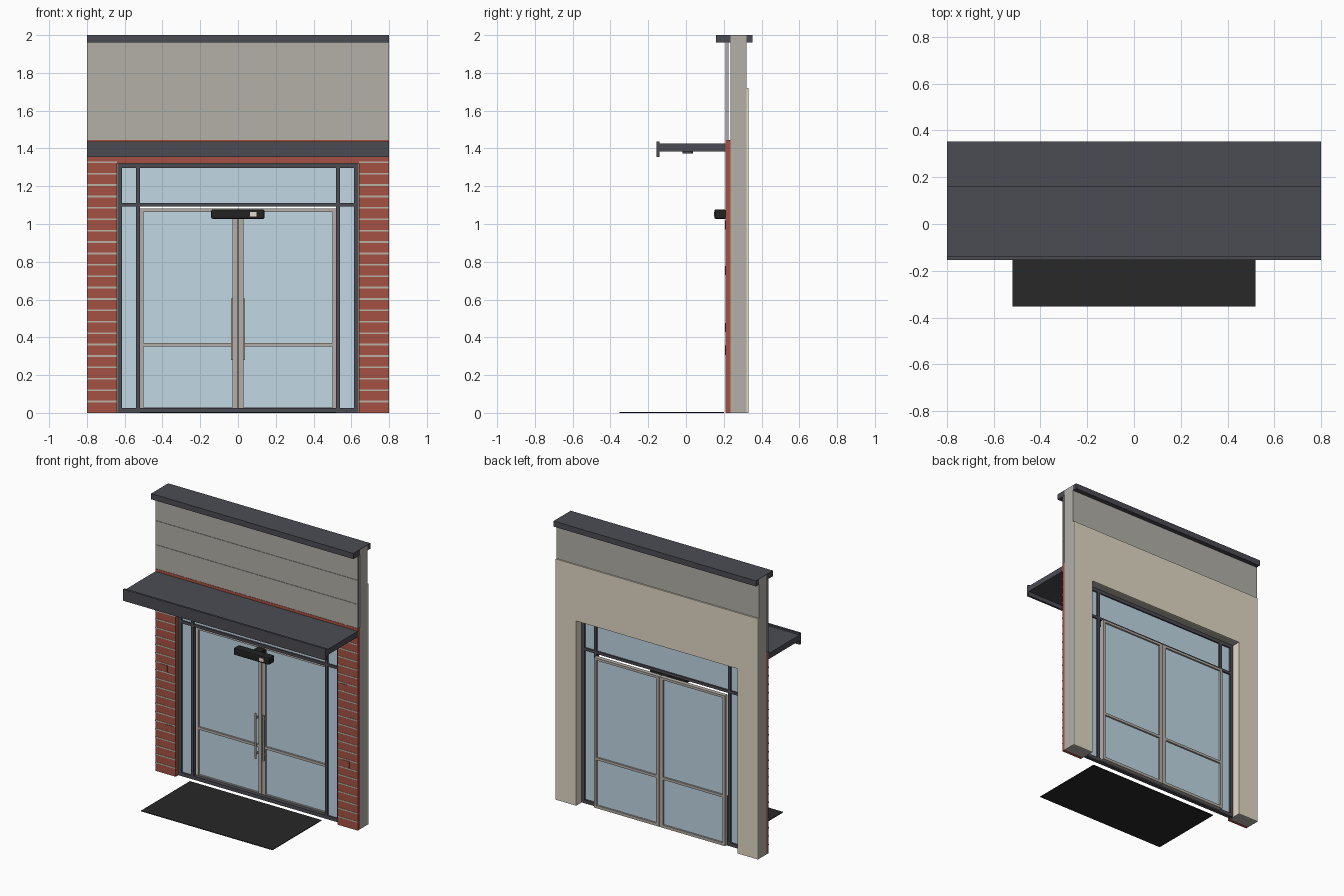
import bpy, bmesh

cube = bpy.data.objects.get("Cube")
if cube:
    bpy.data.objects.remove(cube, do_unlink=True)


def material(name, r, g, b):
    """Flat colour from 0-255 screen values, stored as linear."""
    lin = [((c / 255 + 0.055) / 1.055) ** 2.4 for c in (r, g, b)] + [1]
    m = bpy.data.materials.new(name)
    m.use_nodes = True
    m.diffuse_color = lin
    m.node_tree.nodes["Principled BSDF"].inputs["Base Color"].default_value = lin
    return m


PANEL = material("warm grey panel", 179, 176, 169)
DARK = material("charcoal metal", 75, 75, 84)
BRICK = material("red brick", 165, 81, 67)
MORTAR = material("mortar", 186, 178, 165)
GLASS = material("pale blue glass", 193, 216, 228)
SILVER = material("door metal", 180, 174, 167)
BLACK = material("black plastic", 34, 34, 35)
MAT = material("dark rubber", 40, 40, 40)
PLASTER = material("beige plaster", 227, 217, 198)
LABEL = material("light lens", 235, 222, 212)


def boxes(name, mat, spans, bevel=0):
    """One object made of boxes, each given as x, y and z ranges."""
    bm = bmesh.new()
    for (x0, x1), (y0, y1), (z0, z1) in spans:
        verts = bmesh.ops.create_cube(bm, size=1)["verts"]
        for v in verts:
            v.co = ((x0 + x1) / 2 + v.co.x * (x1 - x0),
                    (y0 + y1) / 2 + v.co.y * (y1 - y0),
                    (z0 + z1) / 2 + v.co.z * (z1 - z0))
    me = bpy.data.meshes.new(name)
    bm.to_mesh(me)
    bm.free()
    me.materials.append(mat)
    ob = bpy.data.objects.new(name, me)
    bpy.context.collection.objects.link(ob)
    if bevel:
        mod = ob.modifiers.new("soft edges", "BEVEL")
        mod.width = bevel
        mod.segments = 2
    return ob


def mirrored(spans):
    return spans + [((-x1, -x0), y, z) for (x0, x1), y, z in spans]


def portal(y, top, inner=0.64, head=1.32):
    """Wall layer with the entrance opening left out."""
    return mirrored([((inner, 0.8), y, (0, head))]) + [((-0.8, 0.8), y, (head, top))]


# Wall layers
boxes("wall_core", PANEL, portal((0.235, 0.32), 1.998))
boxes("rear_plaster", PLASTER, portal((0.32, 0.33), 1.72))
boxes("opening_lining", PLASTER, mirrored([((0.637, 0.64), (0.266, 0.33), (0, 1.32))]))
boxes("brick_cladding", BRICK, portal((0.21, 0.235), 1.445))

# Mortar courses and a few slightly proud bricks
course = 0.0603
boxes("mortar_courses", MORTAR, mirrored(
    [((0.641, 0.8), (0.208, 0.21), (k * course - 0.0045, k * course + 0.0045))
     for k in range(1, 23)]))
boxes("proud_bricks", BRICK, [
    ((x - 0.06, x), (0.2065, 0.211), (k * course + 0.006, (k + 1) * course - 0.006))
    for x, k in ((-0.705, 12), (-0.66, 5), (0.735, 7), (0.72, 16))])

# Upper siding: thin boards standing off a backing sheet
board = 0.172
boxes("siding_backing", PANEL, [((-0.8, 0.8), (0.221, 0.226), (1.445, 1.96))])
boxes("siding_boards", PANEL,
      [((-0.8, 0.8), (0.21, 0.214), (z + 0.001, z + board - 0.001))
       for z in (1.445, 1.445 + board, 1.445 + 2 * board)])

# Roof coping
boxes("coping", DARK, [((-0.7995, 0.7995), (0.16, 0.353), (1.96, 2))])

# Entrance canopy
boxes("canopy_slab", DARK, [((-0.8, 0.8), (-0.14, 0.21), (1.385, 1.425))])
boxes("canopy_fascia", DARK, [((-0.8, 0.8), (-0.155, -0.14), (1.355, 1.437))])
for i, x in enumerate((-0.45, 0, 0.45)):
    bpy.ops.mesh.primitive_cylinder_add(vertices=20, radius=0.028, depth=0.014,
                                        location=(x, 0.01, 1.379))
    lamp = bpy.context.object
    lamp.name = f"downlight_{i + 1}"
    lamp.data.materials.append(DARK)
    bpy.ops.object.shade_smooth_by_angle()

# Storefront frame
fy = (0.24, 0.268)
boxes("storefront_frame", DARK, mirrored([
    ((0.613, 0.638), fy, (0, 1.32)),
    ((0.52, 0.541), fy, (0.025, 1.296))]) + [
    ((-0.613, 0.613), fy, (0, 0.025)),
    ((-0.613, 0.613), fy, (1.296, 1.32)),
    ((-0.613, 0.613), fy, (1.092, 1.111))])
gy = (0.251, 0.257)
boxes("fixed_glass", GLASS, mirrored([((0.541, 0.613), gy, (0.025, 1.092))])
      + [((-0.613, 0.613), gy, (1.111, 1.296))])

# Pair of doors, running behind the frame
dy = (0.27, 0.3)
z0, z1 = 0.008, 1.081
boxes("door_frames", SILVER, mirrored([
    ((0.002, 0.028), dy, (z0, z1)),
    ((0.5, 0.518), dy, (z0, z1)),
    ((0.028, 0.5), dy, (z0, 0.028)),
    ((0.028, 0.5), dy, (0.352, 0.37)),
    ((0.028, 0.5), dy, (1.064, z1))]))
boxes("door_glass", GLASS, mirrored([((0.028, 0.5), (0.282, 0.288), (0.028, 1.064))]))
boxes("meeting_seal", BLACK, [((-0.002, 0.002), (0.274, 0.296), (z0, z1))])
boxes("door_handles", SILVER, mirrored(
    [((0.026, 0.037), (0.238, 0.248), (0.28, 0.605))]
    + [((0.026, 0.034), (0.248, 0.272), (z, z + 0.01)) for z in (0.31, 0.565)]))

# Motion sensor
boxes("motion_sensor", BLACK, [((-0.142, 0.14), (0.15, 0.212), (1.027, 1.077))], 0.008)
boxes("sensor_bracket", BLACK, [((-0.03, 0.03), (0.205, 0.272), (1.04, 1.07))])
boxes("sensor_lens", LABEL, [((0.063, 0.097), (0.147, 0.152), (1.04, 1.064))])

# Door mat
boxes("door_mat", MAT, [((-0.52, 0.52), (-0.353, 0.2), (0, 0.005))])
